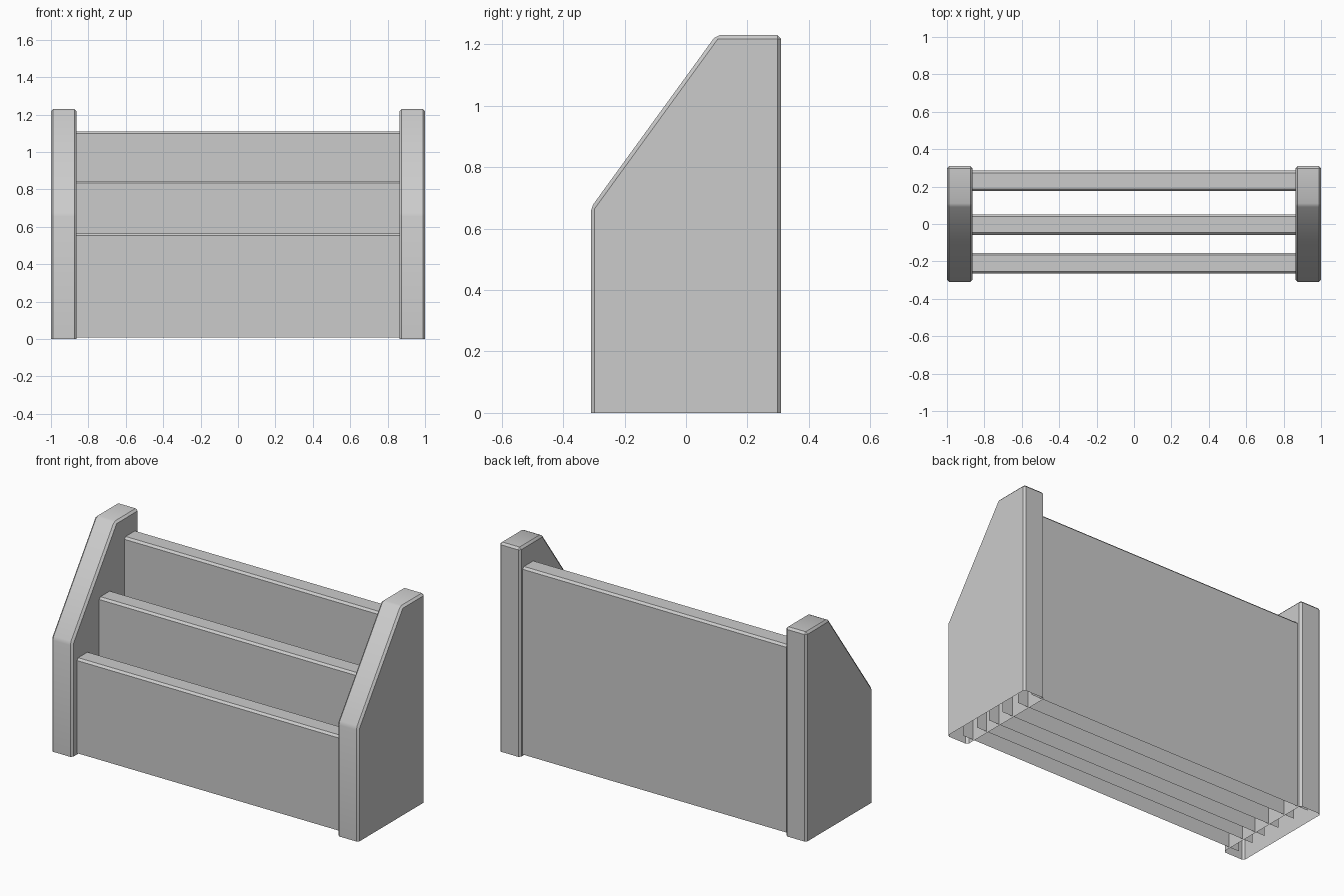
import bpy, bmesh
from math import radians

if "Cube" in bpy.data.objects:
    bpy.data.objects.remove(bpy.data.objects["Cube"])


def prism(name, profile, x0, x1, bevel, keep_ends=True):
    """Extrude a (y, z) profile along x, chamfer it and leave the underside open."""
    bm = bmesh.new()
    face = bm.faces.new([bm.verts.new((x0, y, z)) for y, z in profile])
    ext = bmesh.ops.extrude_face_region(bm, geom=[face])
    for v in ext["geom"]:
        if isinstance(v, bmesh.types.BMVert):
            v.co.x = x1
    bmesh.ops.recalc_face_normals(bm, faces=bm.faces)
    bottom = min(z for _, z in profile)
    top = max(z for _, z in profile)

    def on_base(e):
        return all(v.co.z < bottom + 1e-4 for v in e.verts)

    def long_top(e):
        a, b = (v.co for v in e.verts)
        return abs(a.x - b.x) > 0.01 and min(a.z, b.z) > top - 1e-4

    edges = [e for e in bm.edges if (not on_base(e) if keep_ends else long_top(e))]
    bmesh.ops.bevel(bm, geom=edges, offset=bevel, offset_type='OFFSET',
                    segments=1, profile=0.5, affect='EDGES')
    # open underside, and open hidden ends on the boards
    gone = [f for f in bm.faces
            if all(v.co.z < bottom + 1e-4 for v in f.verts)
            or (not keep_ends and abs(f.normal.x) > 0.9)]
    bmesh.ops.delete(bm, geom=gone, context='FACES')
    mesh = bpy.data.meshes.new(name)
    bm.to_mesh(mesh)
    bm.free()
    obj = bpy.data.objects.new(name, mesh)
    bpy.context.collection.objects.link(obj)
    bpy.ops.object.select_all(action='DESELECT')
    obj.select_set(True)
    bpy.context.view_layer.objects.active = obj
    bpy.ops.object.shade_smooth_by_angle(angle=radians(30))
    return obj


# Sloped side panels
side = [(-0.31, 0), (0.31, 0), (0.31, 1.23), (0.098, 1.23), (-0.31, 0.668)]
prism("right_side_panel", side, 0.863, 1.0, 0.012)
prism("left_side_panel", side, -1.0, -0.863, 0.012)

# Stepped boards, running slightly into the side panels
for name, y, top in (("front_board", -0.21, 0.565),
                     ("middle_board", -0.003, 0.845),
                     ("back_board", 0.231, 1.11)):
    h = 0.055
    prism(name, [(y - h, 0.008), (y + h, 0.008), (y + h, top), (y - h, top)],
          -0.93, 0.93, 0.012, keep_ends=False)
